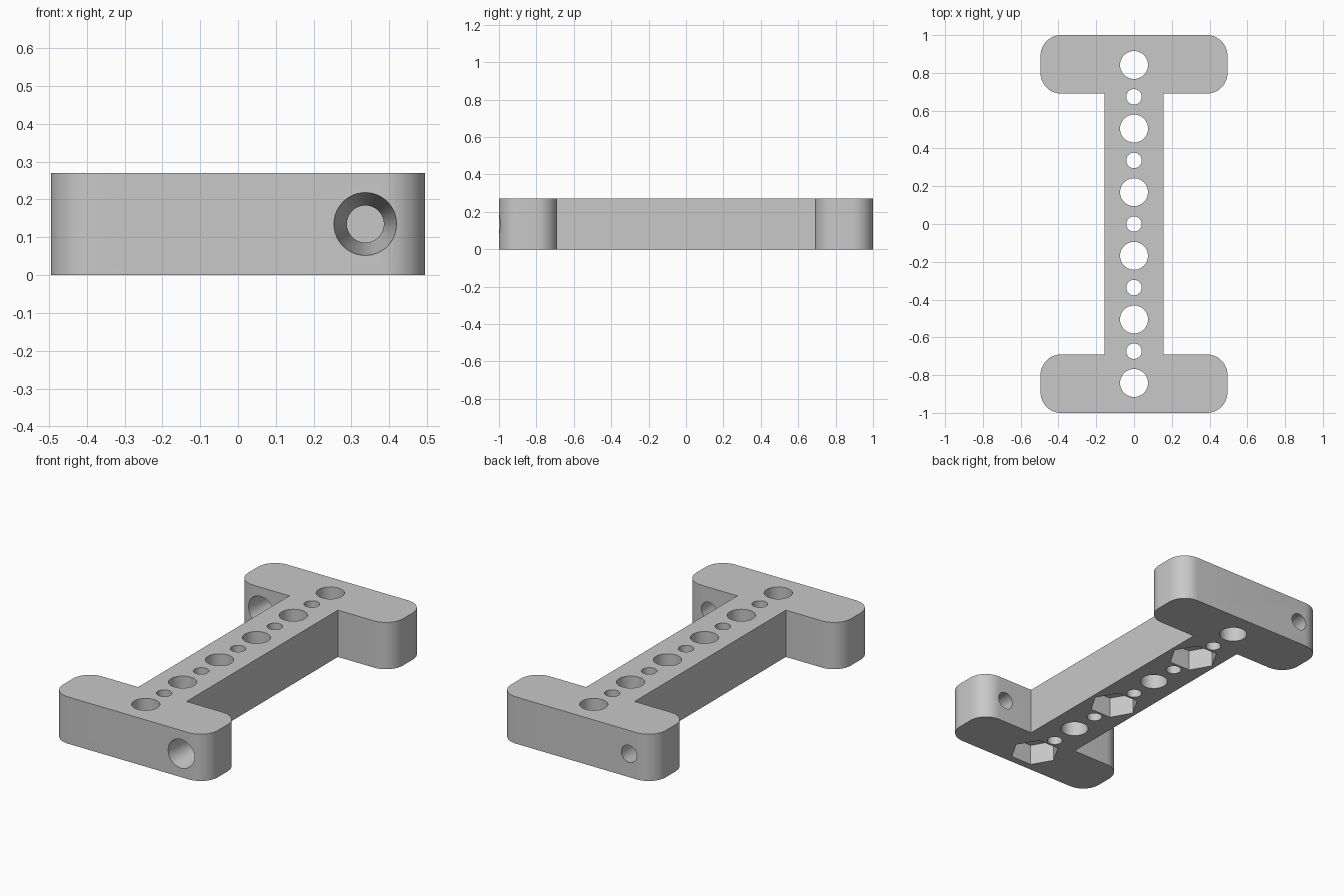
import bpy, bmesh
from math import radians, sin, cos, pi

old = bpy.data.objects.get("Cube")
if old:
    bpy.data.objects.remove(old, do_unlink=True)

HEIGHT = 0.27
PITCH = 0.3367
FLANGE_X, FLANGE_IN, FLANGE_OUT = 0.495, 0.69, 1.0
WEB_X, CORNER = 0.155, 0.11

# Plain grey plastic
grey = bpy.data.materials.new("plain grey")
grey.use_nodes = True
colour = (0.58, 0.58, 0.58, 1)
grey.diffuse_color = colour
grey.node_tree.nodes["Principled BSDF"].inputs["Base Color"].default_value = colour


def corner(cx, cy, start, steps=12):
    """Quarter circle, counter-clockwise from the start angle."""
    angles = [radians(start) + pi / 2 * i / steps for i in range(steps + 1)]
    return [(cx + CORNER * cos(a), cy + CORNER * sin(a)) for a in angles]


# Half outline on +x, from the front to the back, then turned for the -x half
cx = FLANGE_X - CORNER
lo, hi = FLANGE_IN + CORNER, FLANGE_OUT - CORNER
half = (corner(cx, -hi, 270) + corner(cx, -lo, 0)
        + [(WEB_X, -FLANGE_IN), (WEB_X, FLANGE_IN)]
        + corner(cx, lo, 270) + corner(cx, hi, 0))
outline = half + [(-x, -y) for x, y in half]

# I-shaped body
bm = bmesh.new()
base = bm.faces.new([bm.verts.new((x, y, 0)) for x, y in outline])
top = bmesh.ops.extrude_face_region(bm, geom=[base])["geom"]
bmesh.ops.translate(bm, vec=(0, 0, HEIGHT),
                    verts=[g for g in top if isinstance(g, bmesh.types.BMVert)])
bmesh.ops.recalc_face_normals(bm, faces=bm.faces)
mesh = bpy.data.meshes.new("i_beam_bracket")
bm.to_mesh(mesh)
bm.free()
body = bpy.data.objects.new("i_beam_bracket", mesh)
bpy.context.collection.objects.link(body)
mesh.materials.append(grey)


def cut(name, sides, r1, r2, depth, location, rotation=(0, 0, 0)):
    """Subtract a cylinder, cone or prism from the body."""
    bpy.ops.mesh.primitive_cone_add(vertices=sides, radius1=r1, radius2=r2, depth=depth,
                                    location=location, rotation=rotation)
    cutter = bpy.context.object
    cutter.name = name
    cutter.hide_render = True
    cutter.data.materials.append(grey)
    mod = body.modifiers.new(name, "BOOLEAN")
    mod.operation, mod.solver, mod.object = "DIFFERENCE", "EXACT", cutter
    bpy.context.view_layer.objects.active = body
    bpy.ops.object.modifier_apply(modifier=name)
    bpy.data.objects.remove(cutter, do_unlink=True)


# Large bolt holes, every second one with a hexagonal nut pocket underneath
POCKET = 0.12
for i in range(6):
    y = (i - 2.5) * PITCH
    cut("bolt_hole", 48, 0.074, 0.074, 1, (0, y, 0))
    if i % 2 == 0:
        cut("nut_pocket", 6, 0.133, 0.133, 2 * POCKET, (0, y, 0), (0, 0, pi / 2))

# Small holes between them
for i in range(5):
    cut("small_hole", 32, 0.041, 0.041, 1, (0, (i - 2) * PITCH, 0))

# Tapered holes through opposite flange ends, wide towards the front
WIDE, NARROW, EXTRA = 0.083, 0.049, 0.02
thick = FLANGE_OUT - FLANGE_IN
slope = (WIDE - NARROW) / thick * EXTRA
for side in (1, -1):
    y = -side * (FLANGE_IN + FLANGE_OUT) / 2
    cut("tapered_hole", 48, WIDE + slope, NARROW - slope, thick + 2 * EXTRA,
        (side * PITCH, y, HEIGHT / 2), (-pi / 2, 0, 0))

# Smooth round walls, sharp edges
bpy.ops.object.select_all(action="DESELECT")
body.select_set(True)
bpy.context.view_layer.objects.active = body
bpy.ops.object.shade_smooth_by_angle(angle=radians(30))
